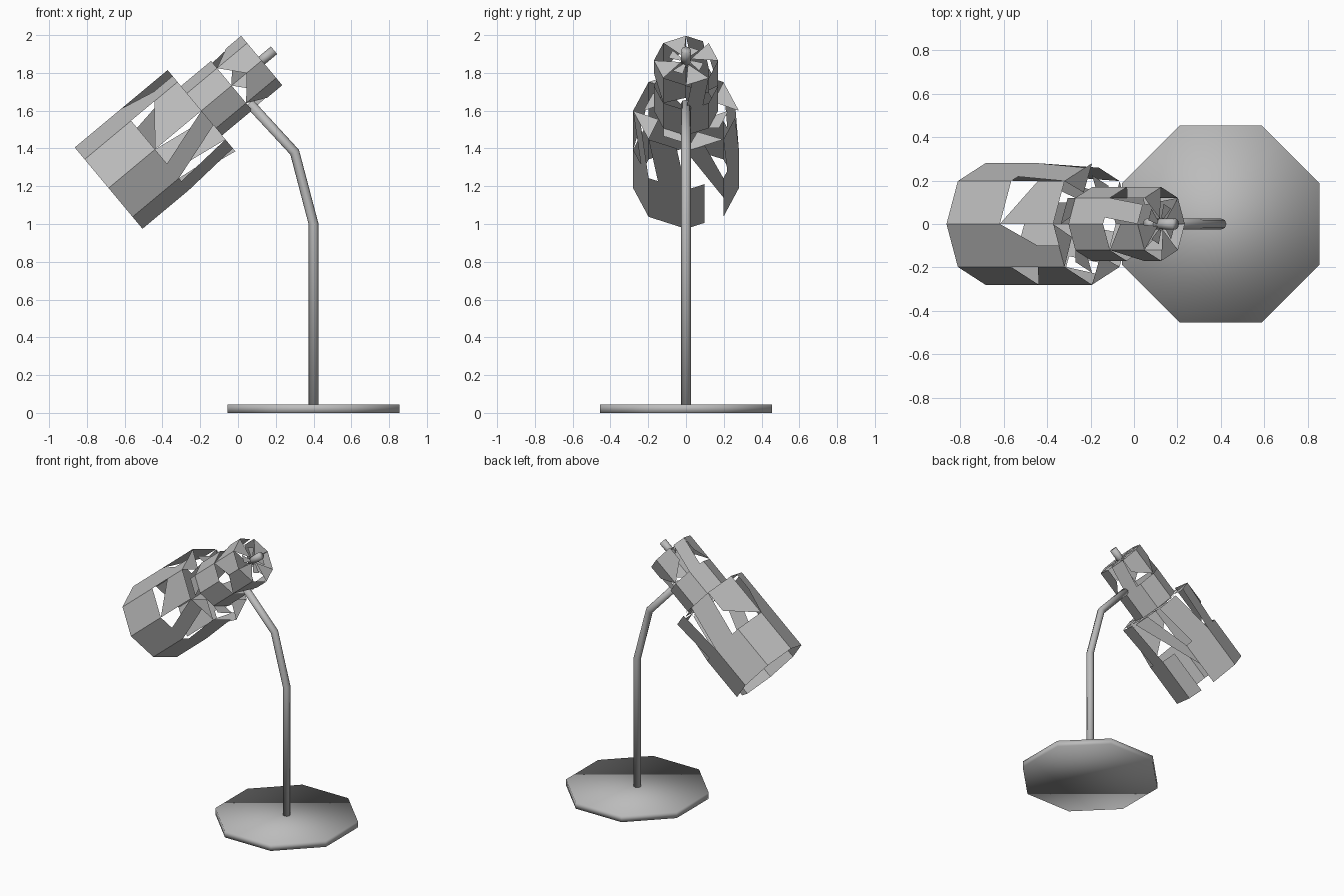
import bpy, bmesh, math
from mathutils import Vector, Matrix

if "Cube" in bpy.data.objects:
    bpy.data.objects.remove(bpy.data.objects["Cube"])

grey = bpy.data.materials.new("warm_grey_metal")
grey.use_nodes = True
colour = (0.5, 0.5, 0.5, 1)
grey.diffuse_color = colour
grey.node_tree.nodes["Principled BSDF"].inputs["Base Color"].default_value = colour

SIDES = 8
AXIS = Vector((0.768, 0, 0.64)).normalized()
UP = Vector((-AXIS.z, 0, AXIS.x))
FRONT = Vector((0, -1, 0))
RIM = Vector((-0.685, 0, 1.19))
STEP = RIM + AXIS * 0.64
TOP = STEP + AXIS * 0.415


def finish(name, bm, smooth=False):
    mesh = bpy.data.meshes.new(name)
    bm.to_mesh(mesh)
    bm.free()
    mesh.materials.append(grey)
    for p in mesh.polygons:
        p.use_smooth = smooth
    obj = bpy.data.objects.new(name, mesh)
    bpy.context.collection.objects.link(obj)
    return obj


def corner(centre, radius, k):
    a = math.tau * k / SIDES
    return centre + (UP * math.cos(a) + FRONT * math.sin(a)) * radius


def panels(name, start, end, r0, r1, layout):
    """Fill each side of an octagonal band with its cut-out shapes."""
    bm = bmesh.new()
    for k in range(SIDES):
        for shape in layout[k % len(layout)]:
            verts = []
            for u, v in shape:
                low = corner(start, r0, k).lerp(corner(start, r0, k + 1), u)
                high = corner(end, r1, k).lerp(corner(end, r1, k + 1), u)
                verts.append(bm.verts.new(low.lerp(high, v)))
            bm.faces.new(verts)
    return finish(name, bm)


def sweep(name, path, radius):
    """Round bar following a path in the front plane."""
    bm = bmesh.new()
    pts = [Vector((x, 0, z)) for x, z in path]
    rings = []
    for i, p in enumerate(pts):
        a = (p - pts[max(i - 1, 0)]).normalized()
        b = (pts[min(i + 1, len(pts) - 1)] - p).normalized()
        t = (a + b).normalized()
        side = Vector((t.z, 0, -t.x))
        rings.append([bm.verts.new(p + (side * math.cos(math.tau * j / SIDES)
                      + FRONT * math.sin(math.tau * j / SIDES)) * radius)
                      for j in range(SIDES)])
    for low, high in zip(rings, rings[1:]):
        for j in range(SIDES):
            n = (j + 1) % SIDES
            bm.faces.new((low[j], low[n], high[n], high[j]))
    bm.faces.new(rings[0][::-1])
    bm.faces.new(rings[-1])
    bmesh.ops.recalc_face_normals(bm, faces=bm.faces)
    return finish(name, bm, True)


# Cut-out shapes, as (across, along) fractions of one side
def flip(shape):
    return [(1 - u, v) for u, v in reversed(shape)]


half = [(0, 0), (1, 0), (1, .5), (0, .5)]
strip = [(0, .5), (.5, .5), (1, 1), (.5, 1)]
broad = [(0, .5), (.75, .5), (1, 1), (.25, 1)]
notched = [(0, .5), (1, .5), (1, 1), (.5, 1), (.5, .8)]
wedge = [(1, .5), (1, 1), (0, 1), (0, .75)]
slot = [(0, 0), (.5, 0), (.5, .5), (0, .5)]
brace = [(1, .25), (1, .5), (.5, 1), (0, 1)]
shard = [(0, 0), (1, 0), (.5, 1)]

shade_layout = [[half, notched], [half, wedge], [half, flip(strip)], [half, flip(broad)],
                [slot, brace], [half, flip(broad)], [half, broad], [half, wedge]]
neck_layout = [[half, wedge], [half, flip(wedge)], [half, wedge], [half, flip(wedge)],
               [half, broad], [half, wedge], [half, flip(wedge)], [half, broad]]

# Lamp head
panels("wide_shade", RIM, STEP, 0.28, 0.28, shade_layout)
panels("narrow_shade", STEP, TOP, 0.17, 0.17, neck_layout)
panels("shade_step", STEP, STEP, 0.28, 0.17, [[shard], [flip(broad)]])
panels("shade_cap", TOP, TOP, 0.17, 0.03, [[shard], [broad]])
knob_end = TOP + AXIS * 0.085
knob_start = TOP - AXIS * 0.03
sweep("switch_knob", [(knob_start.x, knob_start.z), (knob_end.x, knob_end.z)], 0.026)

# Bent stem
sweep("stem", [(0.4, 0.03), (0.4, 1.0), (0.3, 1.38), (0.06, 1.64)], 0.026)

# Octagonal foot, flat sides facing the axes
bm = bmesh.new()
place = Matrix.Translation((0.4, 0, 0.0225)) @ Matrix.Rotation(math.pi / SIDES, 4, "Z")
bmesh.ops.create_cone(bm, cap_ends=True, segments=SIDES, radius1=0.4925,
                      radius2=0.4925, depth=0.045, matrix=place)
finish("foot", bm, True)
